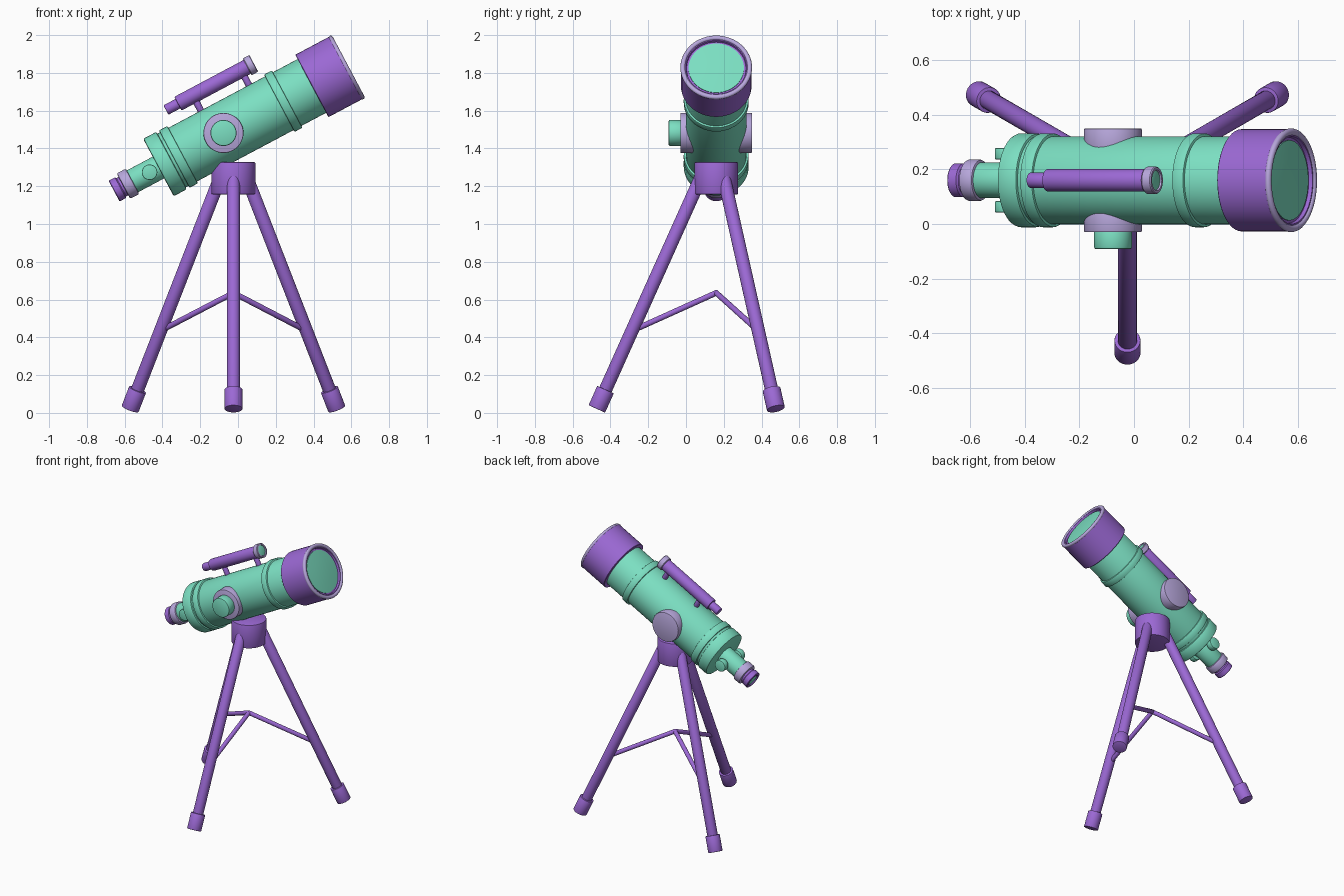
import bpy, bmesh, math
from mathutils import Vector

if "Cube" in bpy.data.objects:
    bpy.data.objects.remove(bpy.data.objects["Cube"])

def material(name, rgb):
    m = bpy.data.materials.new(name)
    m.diffuse_color = (*rgb, 1)
    m.use_nodes = True
    m.node_tree.nodes["Principled BSDF"].inputs["Base Color"].default_value = m.diffuse_color
    return m

GREEN = material("mint", (0.20, 0.74, 0.54))
PURPLE = material("purple", (0.33, 0.14, 0.66))
LILAC = material("lilac", (0.48, 0.39, 0.72))

def lathe(name, profile, origin, axis, mat, n=48, closed=False):
    """Revolve (radius, height) points around an axis through origin."""
    bm = bmesh.new()
    q = Vector(axis).to_track_quat('Z', 'Y')
    rings = []
    for k in range(n):
        a = 2 * math.pi * k / n
        rings.append([bm.verts.new(Vector(origin) + q @ Vector((r * math.cos(a), r * math.sin(a), h)))
                      for r, h in profile])
    m = len(profile)
    for k in range(n):
        a, b = rings[k], rings[(k + 1) % n]
        for i in range(m if closed else m - 1):
            j = (i + 1) % m
            bm.faces.new((a[i], b[i], b[j], a[j]))
    bmesh.ops.remove_doubles(bm, verts=bm.verts, dist=1e-5)
    bmesh.ops.recalc_face_normals(bm, faces=bm.faces)
    me = bpy.data.meshes.new(name)
    bm.to_mesh(me)
    bm.free()
    me.materials.append(mat)
    ob = bpy.data.objects.new(name, me)
    bpy.context.collection.objects.link(ob)
    return ob

def drum(name, r, h0, h1, origin, axis, mat, bevel=0.004, n=48):
    """Closed cylinder with softened rims."""
    b = bevel
    return lathe(name, [(0, h0), (r - b, h0), (r - b * .3, h0 + b * .3), (r, h0 + b),
                        (r, h1 - b), (r - b * .3, h1 - b * .3), (r - b, h1), (0, h1)],
                 origin, axis, mat, n)

def rod(name, p, q, r, mat, n=24):
    p, q = Vector(p), Vector(q)
    return drum(name, r, 0, (q - p).length, p, q - p, mat, 0.003, n)

# Optical axis frame: s along the tube, t upwards across it
TILT = math.radians(28)
PIVOT = Vector((-0.077, 0.16, 1.482))
U = Vector((math.cos(TILT), 0, math.sin(TILT)))
V = Vector((-math.sin(TILT), 0, math.cos(TILT)))
Y = Vector((0, 1, 0))

# Main tube and bands
drum("main_tube", 0.161, -0.37, 0.56, PIVOT, U, GREEN)
drum("rear_cell", 0.172, -0.39, -0.31, PIVOT, U, GREEN, 0.010)
drum("rear_band", 0.172, -0.295, -0.245, PIVOT, U, GREEN, 0.005)
drum("front_band", 0.172, 0.335, 0.382, PIVOT, U, GREEN, 0.005)

# Dew shield with recessed mouth, rim and lens
lathe("dew_shield", [(0, 0.53), (0.184, 0.53), (0.187, 0.533), (0.187, 0.742),
                     (0.160, 0.742), (0.157, 0.728), (0, 0.728)], PIVOT, U, PURPLE)
lathe("front_rim", [(0.177 + 0.013 * math.cos(a), 0.738 + 0.012 * math.sin(a))
                    for a in [math.pi * i / 6 for i in range(12)]], PIVOT, U, LILAC, 64, True)
lathe("front_lens", [(0, 0.720), (0.147, 0.720), (0.147, 0.732), (0.08, 0.737), (0, 0.739)],
      PIVOT, U, GREEN)

# Focuser and eyepiece
drum("focuser_tube", 0.065, -0.56, -0.38, PIVOT, U, GREEN)
drum("eyepiece_collar", 0.076, -0.600, -0.545, PIVOT, U, LILAC, 0.008)
lathe("eyepiece", [(0, -0.59), (0.055, -0.59), (0.055, -0.612), (0.062, -0.618), (0.062, -0.652),
                   (0.058, -0.656), (0.044, -0.656), (0.040, -0.645), (0, -0.645)], PIVOT, U, PURPLE)
drum("eyepiece_lens", 0.038, -0.651, -0.64, PIVOT, U, GREEN, 0.002)
knob_c = PIVOT - 0.443 * U
rod("focus_shaft", knob_c - 0.1 * Y, knob_c + 0.1 * Y, 0.018, GREEN)
for side, name in ((-1, "front"), (1, "back")):
    drum("focus_knob_" + name, 0.041, 0.076, 0.118, knob_c, side * Y, GREEN, 0.005, 32)
    # Pivot discs
    drum("pivot_disc_" + name, 0.106, 0.10, 0.19, PIVOT, side * Y, LILAC, 0.005)
drum("pivot_knob", 0.069, 0.18, 0.252, PIVOT, -Y, GREEN, 0.007)

# Finder scope on two posts
F = PIVOT + 0.25 * V
drum("finder_tube", 0.041, -0.14, 0.30, F, U, PURPLE)
drum("finder_eyepiece", 0.028, -0.212, -0.13, F, U, PURPLE)
lathe("finder_rim", [(0.036, 0.275), (0.047, 0.275), (0.050, 0.279), (0.050, 0.311),
                     (0.047, 0.315), (0.038, 0.315), (0.036, 0.312)], F, U, LILAC, 40, True)
drum("finder_lens", 0.037, 0.29, 0.309, F, U, GREEN, 0.002)
for i, s in enumerate((-0.05, 0.238)):
    rod(f"finder_post_{i + 1}", PIVOT + s * U + 0.14 * V, F + s * U, 0.018, PURPLE)

# Tripod hub, legs, feet and braces
CX, CY = -0.024, 0.16
drum("tripod_hub", 0.116, 1.157, 1.327, (CX, CY, 0), (0, 0, 1), PURPLE, 0.005)
for i, deg in enumerate((-90, 30, 150)):
    c, s = math.cos(math.radians(deg)), math.sin(math.radians(deg))
    at = lambda r, z: Vector((CX + r * c, CY + r * s, z))
    foot, top = at(0.632, 0.021), at(0.066, 1.28)
    d = (top - foot).normalized()
    rod(f"leg_{i + 1}", foot + 0.02 * d, top, 0.035, PURPLE, 32)
    rod(f"foot_{i + 1}", foot, foot + 0.112 * d, 0.048, PURPLE, 32)
    rod(f"brace_{i + 1}", at(-0.006, 0.638), at(0.44, 0.437), 0.015, PURPLE, 16)

# Smooth shading with sharp edges kept
for ob in bpy.context.collection.objects:
    ob.select_set(True)
    bpy.context.view_layer.objects.active = ob
bpy.ops.object.shade_smooth_by_angle(angle=math.radians(35))
